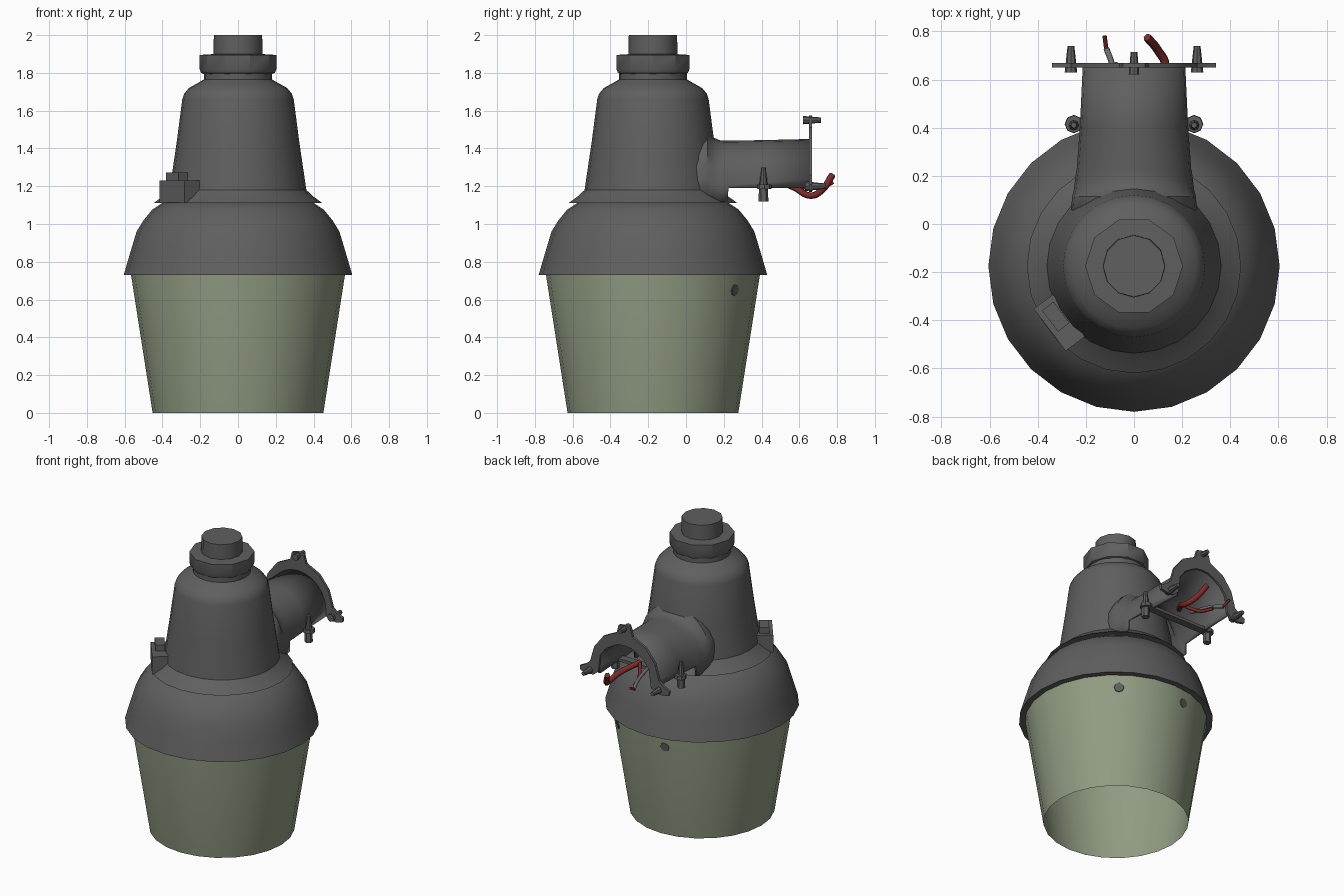
import bpy, bmesh, math
from mathutils import Vector, Matrix

if "Cube" in bpy.data.objects:
    bpy.data.objects.remove(bpy.data.objects["Cube"])

CY = -0.175  # y of the lamp axis


def mat(name, rgb):
    m = bpy.data.materials.new(name)
    m.diffuse_color = (*rgb, 1)
    m.use_nodes = True
    m.node_tree.nodes["Principled BSDF"].inputs["Base Color"].default_value = m.diffuse_color
    return m


GREY = mat("dark grey metal", (0.115, 0.115, 0.115))
GLASS = mat("pale green glass", (0.28, 0.33, 0.225))
RED = mat("red wire", (0.2, 0.025, 0.025))
WIRE = mat("grey wire", (0.16, 0.16, 0.16))


def finish(bm, name, m, angle=35, normals=True):
    if normals:
        bmesh.ops.recalc_face_normals(bm, faces=bm.faces)
    me = bpy.data.meshes.new(name)
    bm.to_mesh(me)
    bm.free()
    ob = bpy.data.objects.new(name, me)
    bpy.context.collection.objects.link(ob)
    me.materials.append(m)
    bpy.ops.object.select_all(action='DESELECT')
    ob.select_set(True)
    bpy.context.view_layer.objects.active = ob
    bpy.ops.object.shade_smooth_by_angle(angle=math.radians(angle))
    return ob


def loft(bm, loops, closed):
    """Skin a list of point loops with quads."""
    rows = [[bm.verts.new(p) for p in l] for l in loops]
    n = len(rows[0])
    for a, b in zip(rows, rows[1:]):
        for i in range(n if closed else n - 1):
            j = (i + 1) % n
            bm.faces.new((a[i], a[j], b[j], b[i]))
    return rows


def lathe(name, prof, m, sides=24, cap=False, angle=35):
    bm = bmesh.new()
    rows = loft(bm, [[(r * math.cos(2 * math.pi * i / sides),
                       CY + r * math.sin(2 * math.pi * i / sides), z)
                      for i in range(sides)] for r, z in prof], True)
    if cap:
        bm.faces.new(rows[-1])
    return finish(bm, name, m, angle)


def rod(name, a, b, r1, r2, m=GREY, sides=8):
    a, b = Vector(a), Vector(b)
    bm = bmesh.new()
    rot = (b - a).to_track_quat('Z', 'Y').to_matrix().to_4x4()
    bmesh.ops.create_cone(bm, cap_ends=True, segments=sides, radius1=r1, radius2=r2,
                          depth=(b - a).length,
                          matrix=Matrix.Translation((a + b) / 2) @ rot)
    return finish(bm, name, m)


def box(name, loc, size, rot=0.0):
    bm = bmesh.new()
    bmesh.ops.create_cube(bm, size=1, matrix=Matrix.Translation(loc)
                          @ Matrix.Rotation(rot, 4, 'Z') @ Matrix.Diagonal((*size, 1)))
    return finish(bm, name, GREY)


def wire(name, pts, r, m):
    cu = bpy.data.curves.new(name, 'CURVE')
    cu.dimensions = '3D'
    cu.bevel_depth = r
    cu.bevel_resolution = 1
    cu.resolution_u = 5
    cu.use_fill_caps = True
    sp = cu.splines.new('BEZIER')
    sp.bezier_points.add(len(pts) - 1)
    for bp, p in zip(sp.bezier_points, pts):
        bp.co = p
        bp.handle_left_type = bp.handle_right_type = 'AUTO'
    ob = bpy.data.objects.new(name, cu)
    bpy.context.collection.objects.link(ob)
    cu.materials.append(m)


# Glass refractor, open at the bottom
lathe("glass_refractor", [(0.452, 0.0), (0.567, 0.735), (0.567, 0.76)], GLASS)
# Lower dome with its inner lip
lathe("lower_dome", [(0.555, 0.75), (0.565, 0.73), (0.605, 0.73), (0.57, 0.85), (0.537, 0.96),
                     (0.50, 1.02), (0.455, 1.075), (0.40, 1.112), (0.34, 1.12)], GREY)
# Upper housing with flared skirt
lathe("upper_housing", [(0.34, 1.11), (0.445, 1.112), (0.40, 1.145), (0.362, 1.18),
                        (0.325, 1.43), (0.295, 1.66), (0.285, 1.69), (0.26, 1.72),
                        (0.215, 1.745), (0.18, 1.765), (0.18, 1.81)], GREY)
# Collar and sensor cap on top
lathe("top_collar", [(0.17, 1.79), (0.195, 1.80), (0.203, 1.82), (0.203, 1.895), (0.12, 1.90)],
      GREY, sides=10)
lathe("sensor_cap", [(0.13, 1.89), (0.128, 2.0)], GREY, sides=12, cap=True)

# Arm: arched tube open below, widening into the housing
N = 12


def arch(y, w, top, bottom):
    pts = [(w, y, bottom)]
    c = top - w
    pts += [(w * math.cos(math.pi * i / N), y, c + w * math.sin(math.pi * i / N))
            for i in range(N + 1)]
    return pts + [(-w, y, bottom)]


bm = bmesh.new()
loft(bm, [arch(0.0, 0.265, 1.50, 1.12), arch(0.115, 0.257, 1.50, 1.12),
          arch(0.14, 0.25, 1.46, 1.12), arch(0.18, 0.245, 1.443, 1.12),
          arch(0.22, 0.24, 1.441, 1.12), arch(0.225, 0.238, 1.441, 1.19),
          arch(0.40, 0.225, 1.444, 1.19), arch(0.655, 0.213, 1.45, 1.19)], False)
arm = finish(bm, "mounting_arm", GREY)
sol = arm.modifiers.new("thickness", 'SOLIDIFY')
sol.thickness = 0.02
sol.offset = -1

# Horseshoe flange at the arm end (outer, inner pairs mirrored in x)
half = [((0.0, 1.575), (0.0, 1.435)), ((0.045, 1.565), (0.05, 1.43)),
        ((0.06, 1.51), (0.09, 1.41)), ((0.16, 1.46), (0.145, 1.375)),
        ((0.23, 1.37), (0.185, 1.32)), ((0.262, 1.26), (0.195, 1.24)),
        ((0.30, 1.23), (0.20, 1.205)), ((0.34, 1.21), (0.235, 1.175)),
        ((0.335, 1.18), (0.29, 1.17))]
pairs = [((-o[0], o[1]), (-i[0], i[1])) for o, i in half[:0:-1]] + half
bm = bmesh.new()
rows = loft(bm, [[(o[0], 0.65, o[1]), (i[0], 0.65, i[1]), (i[0], 0.668, i[1]),
                  (o[0], 0.668, o[1])] for o, i in pairs], True)
bm.faces.new(rows[0])
bm.faces.new(rows[-1])
finish(bm, "wall_flange", GREY)

# Flange bolts
rod("flange_bolt_top", (0, 0.62, 1.55), (0, 0.715, 1.55), 0.022, 0.014)
for s, side in ((-1, "left"), (1, "right")):
    rod("flange_bolt_" + side, (s * 0.262, 0.63, 1.20), (s * 0.262, 0.74, 1.20), 0.026, 0.014)
    # Clamp ears and their bolts on the arm sides
    rod("clamp_ear_" + side, (s * 0.25, 0.415, 1.185), (s * 0.25, 0.415, 1.21), 0.038, 0.036)
    rod("clamp_bolt_" + side, (s * 0.25, 0.41, 1.12), (s * 0.25, 0.41, 1.19), 0.026, 0.024, sides=6)
    rod("clamp_stud_" + side, (s * 0.25, 0.41, 1.20), (s * 0.25, 0.41, 1.30), 0.022, 0.012)

# Clamp strap under the arm
box("clamp_strap", (0, 0.415, 1.197), (0.46, 0.05, 0.02))

# Latch on the skirt
ang = math.atan2(-0.235, -0.31)
box("latch_base", (-0.31, -0.41, 1.17), (0.10, 0.22, 0.12), ang)
box("latch_lever", (-0.325, -0.385, 1.245), (0.06, 0.11, 0.055), ang)

# Wires coming out of the arm
wire("red_wire", [(0.02, 0.46, 1.24), (0.10, 0.58, 1.19), (0.13, 0.66, 1.15),
                  (0.10, 0.72, 1.18), (0.055, 0.775, 1.26)], 0.018, RED)
wire("grey_wire", [(-0.06, 0.48, 1.24), (-0.09, 0.66, 1.21), (-0.115, 0.73, 1.19)], 0.012, WIRE)
wire("grey_wire_tip", [(-0.115, 0.725, 1.19), (-0.122, 0.78, 1.22)], 0.009, RED)
wire("short_red_wire", [(0.0, 0.50, 1.25), (-0.05, 0.58, 1.20), (-0.08, 0.67, 1.19)], 0.011, RED)

# Small retaining clips on the glass
for k, deg in enumerate((52, 100)):
    a = math.radians(deg)
    d = Vector((math.cos(a), math.sin(a), -0.15)).normalized()
    p = Vector((0.548 * math.cos(a), CY + 0.548 * math.sin(a), 0.65))
    rod("glass_clip_%d" % (k + 1), p - d * 0.004, p + d * 0.005, 0.034, 0.03)
